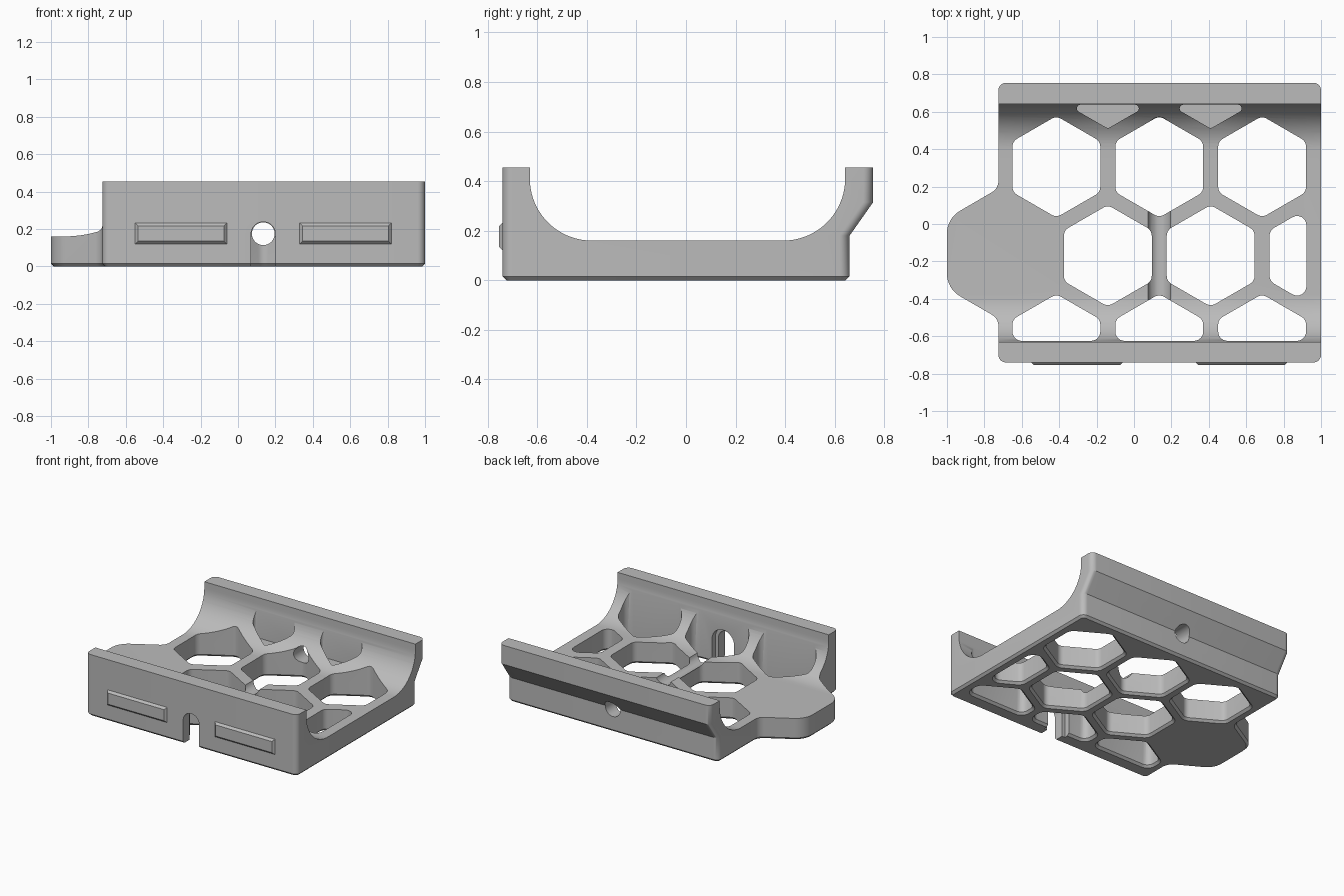
import bpy, bmesh, math
from mathutils import Vector

if "Cube" in bpy.data.objects:
    bpy.data.objects.remove(bpy.data.objects["Cube"])

grey = bpy.data.materials.new("plain grey")
grey.diffuse_color = (0.5, 0.5, 0.5, 1)
grey.use_nodes = True
grey.node_tree.nodes["Principled BSDF"].inputs["Base Color"].default_value = grey.diffuse_color


def rounded(corners, seg=8):
    """2D outline from (x, y, radius) corners, each rounded by an arc."""
    out = []
    for i, (x, y, r) in enumerate(corners):
        p = Vector((x, y))
        u = (Vector(corners[i - 1][:2]) - p).normalized()
        v = (Vector(corners[(i + 1) % len(corners)][:2]) - p).normalized()
        if r == 0:
            out.append(p)
            continue
        half = u.angle(v) / 2
        t = r / math.tan(half)
        c = p + (u + v).normalized() * (r / math.sin(half))
        a, b = p + u * t - c, p + v * t - c
        a0 = math.atan2(a.y, a.x)
        da = (math.atan2(b.y, b.x) - a0 + math.pi) % (2 * math.pi) - math.pi
        for k in range(seg + 1):
            ang = a0 + da * k / seg
            out.append(c + Vector((math.cos(ang), math.sin(ang))) * r)
    return out


def offset(ring, d):
    """Grow (d > 0) or shrink an anticlockwise outline."""
    out = []
    for i, p in enumerate(ring):
        e1 = (p - ring[i - 1]).normalized()
        e2 = (ring[(i + 1) % len(ring)] - p).normalized()
        n = (Vector((e1.y, -e1.x)) + Vector((e2.y, -e2.x))).normalized()
        out.append(p + n * d / max(0.5, n.dot(Vector((e1.y, -e1.x)))))
    return out


def loft(bm, rings):
    """Closed solid through rings of equal point count."""
    vs = [[bm.verts.new(p) for p in ring] for ring in rings]
    n = len(vs[0])
    for a, b in zip(vs, vs[1:]):
        for i in range(n):
            j = (i + 1) % n
            bm.faces.new((a[i], a[j], b[j], b[i]))
    bm.faces.new(vs[0][::-1])
    bm.faces.new(vs[-1])


def make(name, *solids):
    bm = bmesh.new()
    for rings in solids:
        loft(bm, rings)
    bmesh.ops.recalc_face_normals(bm, faces=bm.faces[:])
    me = bpy.data.meshes.new(name)
    bm.to_mesh(me)
    bm.free()
    me.materials.append(grey)
    ob = bpy.data.objects.new(name, me)
    bpy.context.collection.objects.link(ob)
    return ob


def cut(target, cutter):
    cutter.hide_render = True
    m = target.modifiers.new("cut", 'BOOLEAN')
    m.operation, m.solver, m.object = 'DIFFERENCE', 'EXACT', cutter
    bpy.context.view_layer.objects.active = target
    bpy.ops.object.modifier_apply(modifier=m.name)
    bpy.data.objects.remove(cutter)


def at_z(ring, z):
    return [(p.x, p.y, z) for p in ring]


def at_y(ring, y):
    return [(p.x, y, p.y) for p in ring]


def clip(pts, axis, limit, sign):
    """Keep the part of a polygon where sign * coordinate <= sign * limit."""
    out = []
    for i, b in enumerate(pts):
        a = pts[i - 1]
        da, db = sign * (a[axis] - limit), sign * (b[axis] - limit)
        if da * db < 0:
            out.append(a.lerp(b, da / (da - db)))
        if db <= 0:
            out.append(b)
    return out


# Cradle: plan outline with side tab, chamfered foot and stepped-out back rail
def outline(back):
    return rounded([(-0.725, -0.74, 0.04), (1, -0.74, 0.04), (1, back, 0.04),
                    (-0.725, back, 0.04), (-0.725, 0.19, 0.07), (-1, 0.03, 0.14),
                    (-1, -0.346, 0.14), (-0.725, -0.505, 0.07)])


low, high = outline(0.66), outline(0.755)
body = make("cradle", [at_z(offset(low, -0.016), 0), at_z(low, 0.016), at_z(low, 0.18),
                       at_z(high, 0.315), at_z(high, 0.455)])

# Channel with large round fillets along x
trough = rounded([(-0.63, 0.7, 0), (-0.63, 0.16, 0.25),
                  (0.642, 0.16, 0.25), (0.642, 0.7, 0)], 20)
cut(body, make("channel_cutter", [[(x, p.x, p.y) for p in trough] for x in (-1.3, 1.3)]))

# Honeycomb openings, trimmed at the walls and the right edge
PITCH, FLAT, ROW = 0.55, 0.47, 0.476


def hexagon(cx, cy):
    r = FLAT / math.sqrt(3)
    return [Vector((cx + r * math.cos(math.radians(a)), cy + r * math.sin(math.radians(a))))
            for a in range(30, 390, 60)]


cells = []
for row in (-1, 0, 1, 2):
    for col in range(3):
        cx = -0.415 + PITCH * (col + (0.5 if row % 2 == 0 else 0))
        if row == 2 and col == 2:
            continue
        pts = clip(hexagon(cx, -0.17 + ROW * row), 1, -0.625, -1)
        pts = clip(clip(pts, 1, 0.638, 1), 0, 0.922, 1)
        radius = 0.02 if row == 2 else 0.05
        ring = rounded([(p.x, p.y, radius) for p in pts], 6)
        if row == 2:    # blind pockets in the back fillet
            cells.append([at_z(ring, 0.16), at_z(ring, 0.7)])
        else:           # through cells with chamfered lower rim
            cells.append([at_z(offset(ring, 0.03), -0.014), at_z(ring, 0.016), at_z(ring, 0.7)])
cut(body, make("cell_cutter", *cells))

# Lengthwise bore
bore = [Vector((0.135 + 0.061 * math.cos(a), 0.175 + 0.061 * math.sin(a)))
        for a in (2 * math.pi * k / 32 for k in range(32))]
cut(body, make("bore_cutter", [at_y(bore, -0.5), at_y(bore, 0.9)]))


# Arched slot in the front wall with a wider recess inside
def arch(half, top):
    r = half * 0.99
    return rounded([(0.135 - half, -0.1, 0), (0.135 + half, -0.1, 0),
                    (0.135 + half, top, r), (0.135 - half, top, r)], 12)


slot, recess = arch(0.065, 0.238), arch(0.09, 0.262)
cut(body, make("slot_cutter", [at_y(slot, -0.9), at_y(slot, -0.55)]))
cut(body, make("recess_cutter", [at_y(recess, -0.665), at_y(recess, -0.52)]))

bpy.ops.object.select_all(action='DESELECT')
body.select_set(True)
bpy.context.view_layer.objects.active = body
bpy.ops.object.shade_smooth_by_angle(angle=math.radians(30))

# Raised bevelled pads on the front
for side, x0 in (("left", -0.55), ("right", 0.33)):
    pad = rounded([(x0, 0.12, 0), (x0 + 0.49, 0.12, 0), (x0 + 0.49, 0.232, 0), (x0, 0.232, 0)])
    make(side + "_front_pad", [at_y(pad, -0.73), at_y(pad, -0.74), at_y(offset(pad, -0.015), -0.755)])
